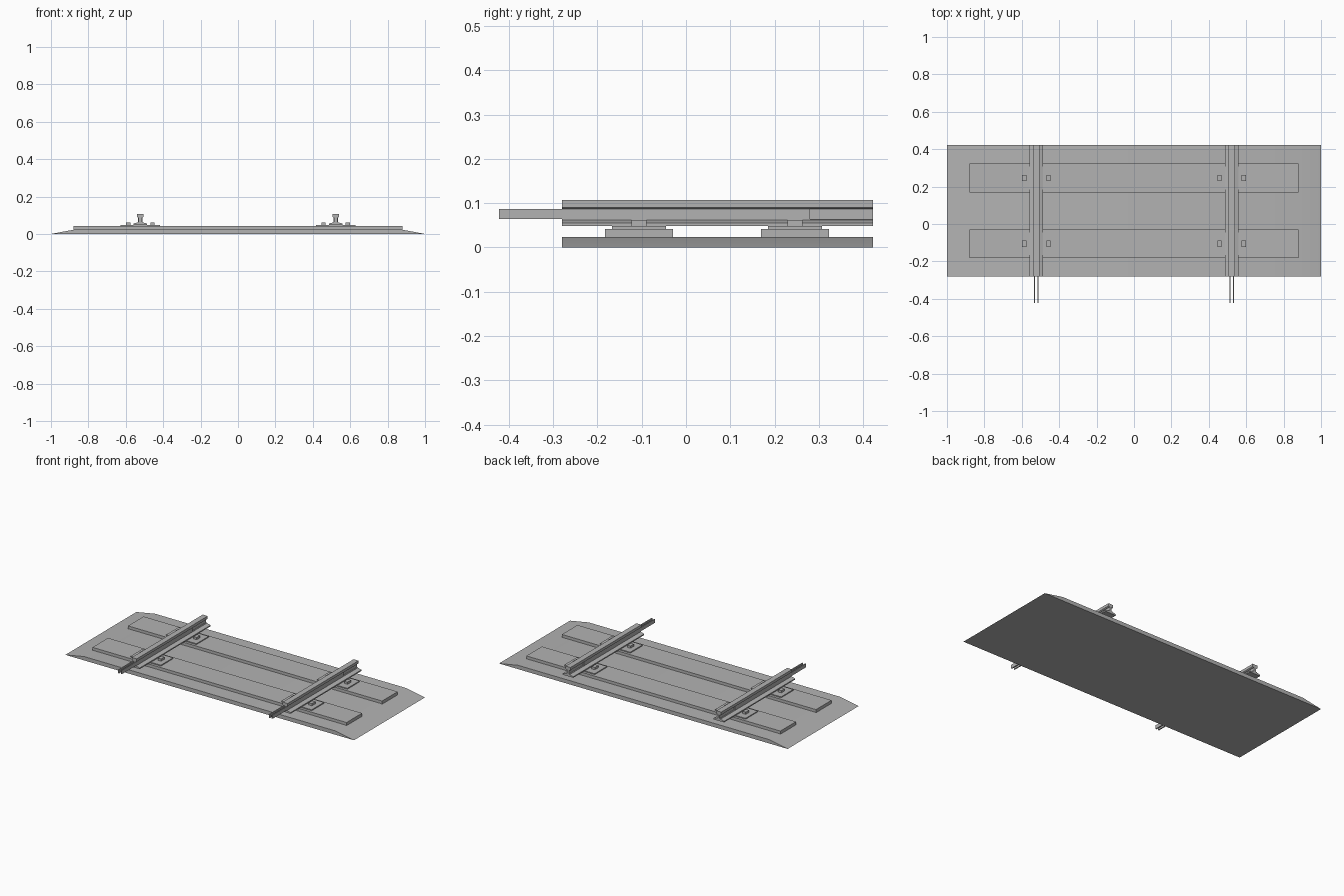
import bpy, bmesh, math

cube = bpy.data.objects.get("Cube")
if cube:
    bpy.data.objects.remove(cube, do_unlink=True)

grey = bpy.data.materials.new("track_grey")
grey.use_nodes = True
COLOUR = (0.45, 0.45, 0.45, 1)
grey.diffuse_color = COLOUR
grey.node_tree.nodes["Principled BSDF"].inputs["Base Color"].default_value = COLOUR

FRONT, BACK = -0.28, 0.422   # ends of the bed and rails
JOINT = 0.28                 # start of the recess for the joint bars
RAIL_X = 0.5225


def extrude_profile(name, sections):
    """Extrude closed x-z outlines along y; sections are (outline, y0, y1)."""
    bm = bmesh.new()
    for outline, y0, y1 in sections:
        face = bm.faces.new([bm.verts.new((x, y0, z)) for x, z in outline])
        geom = bmesh.ops.extrude_face_region(bm, geom=[face])["geom"]
        verts = [v for v in geom if isinstance(v, bmesh.types.BMVert)]
        bmesh.ops.translate(bm, verts=verts, vec=(0, y1 - y0, 0))
    bmesh.ops.recalc_face_normals(bm, faces=bm.faces[:])
    mesh = bpy.data.meshes.new(name)
    bm.to_mesh(mesh)
    bm.free()
    mesh.materials.append(grey)
    obj = bpy.data.objects.new(name, mesh)
    bpy.context.collection.objects.link(obj)
    return obj


def box(name, x, y, z):
    """Box from (min, max) ranges."""
    outline = [(x[0], z[0]), (x[1], z[0]), (x[1], z[1]), (x[0], z[1])]
    return extrude_profile(name, [(outline, *y)])


def rail_outline(cx, web):
    """Flat-bottomed rail section with the given half web thickness."""
    half = [(0.037, 0.048), (0.037, 0.055), (0.0125, 0.062), (0.0125, 0.064),
            (web, 0.064), (web, 0.087), (0.0125, 0.087), (0.017, 0.090),
            (0.017, 0.107)]
    if web > 0.01:
        half = half[:3] + half[6:]
    return [(cx + x, z) for x, z in half] + [(cx - x, z) for x, z in reversed(half)]


# Ballast bed with sloping ends
bed = extrude_profile("ballast_bed", [
    ([(-1, 0), (1, 0), (0.87, 0.024), (-0.87, 0.024)], FRONT, BACK)])
bpy.ops.object.select_all(action="DESELECT")
bed.select_set(True)
bpy.context.view_layer.objects.active = bed
bpy.ops.object.shade_smooth_by_angle(angle=math.radians(30))

# Sleepers with their base plates and clips
for row, cy in (("front", -0.106), ("back", 0.246)):
    box(f"{row}_sleeper", (-0.88, 0.88), (cy - 0.077, cy + 0.077), (0.022, 0.042))
    for side, sx in (("left", 1), ("right", -1)):
        cx = sx * RAIL_X
        box(f"{row}_{side}_base_plate", (cx - 0.105, cx + 0.105),
            (cy - 0.061, cy + 0.061), (0.041, 0.048))
        for place, d in (("outer", sx), ("inner", -sx)):
            px = cx + d * 0.0645
            box(f"{row}_{side}_{place}_clip", (px - 0.011, px + 0.011),
                (cy - 0.017, cy + 0.017), (0.047, 0.062))

# Rails, with joint bars reaching out at the front
for side, sx in (("left", 1), ("right", -1)):
    cx = sx * RAIL_X
    extrude_profile(f"{side}_rail", [(rail_outline(cx, 0.0125), FRONT, JOINT),
                                     (rail_outline(cx, 0.006), JOINT, BACK)])
    for place, d in (("outer", sx), ("inner", -sx)):
        xs = sorted((cx + d * 0.006, cx + d * 0.0125))
        box(f"{side}_{place}_joint_bar", xs, (-0.422, FRONT), (0.064, 0.087))
